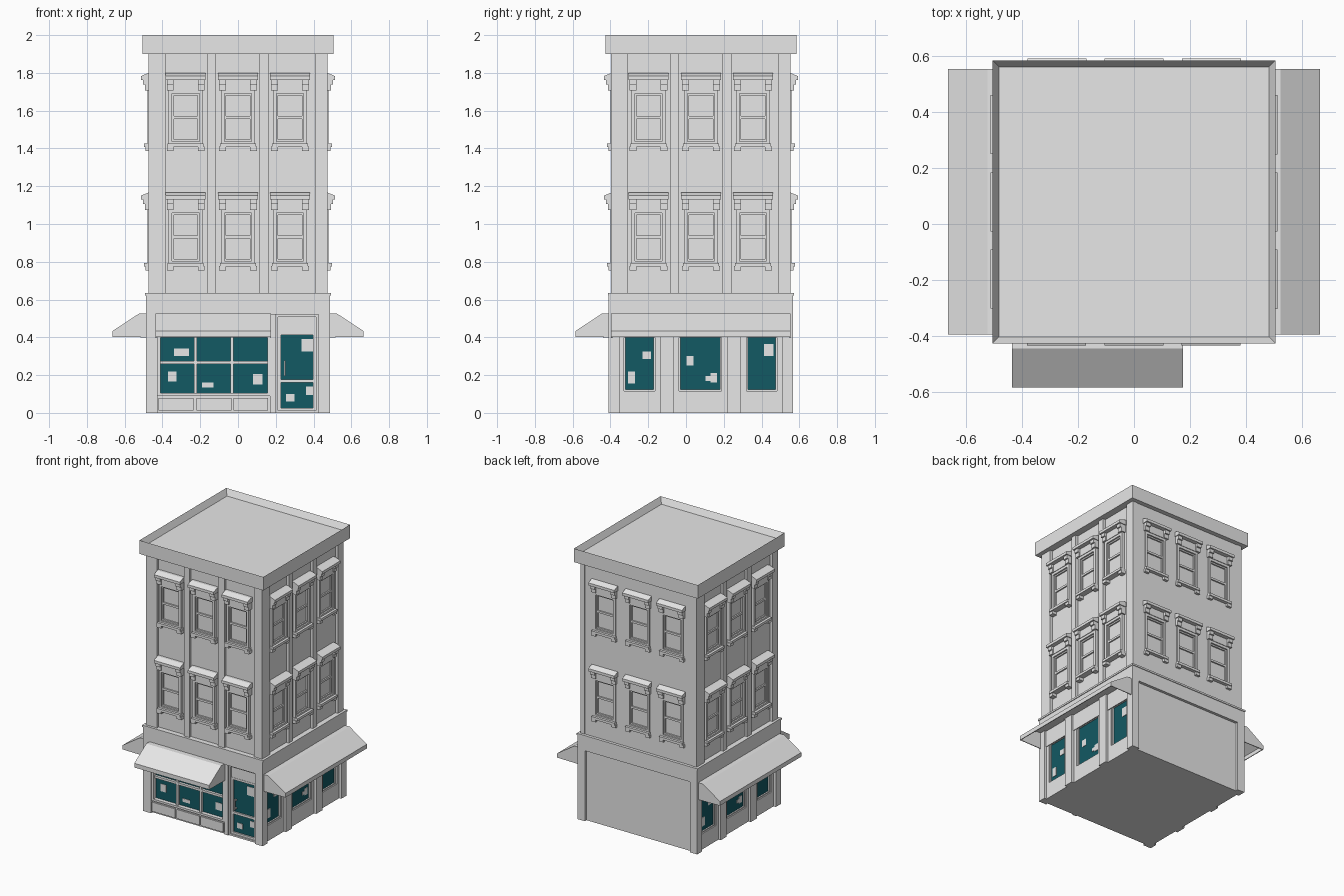
import bpy, bmesh, math
from mathutils import Matrix, Vector

if "Cube" in bpy.data.objects:
    bpy.data.objects.remove(bpy.data.objects["Cube"], do_unlink=True)

CENTRE_Y = 0.079
SIDES = {"front": 0, "right": 1, "back": 2, "left": 3}   # quarter turns about z


def material(name, colour):
    mat = bpy.data.materials.new(name)
    mat.use_nodes = True
    mat.diffuse_color = (*colour, 1)
    mat.node_tree.nodes["Principled BSDF"].inputs["Base Color"].default_value = (*colour, 1)
    return mat


STONE = material("pale_grey", (0.8, 0.8, 0.8))
GLASS = material("dark_teal", (0.006, 0.1, 0.125))


def finish(name, bm, side, mat):
    """Turn a mesh built for the front onto the wanted side of the building."""
    bmesh.ops.recalc_face_normals(bm, faces=bm.faces)
    turn = Matrix.Rotation(SIDES[side] * math.pi / 2, 4, "Z")
    bm.transform(Matrix.Translation((0, CENTRE_Y, 0)) @ turn)
    mesh = bpy.data.meshes.new(name)
    bm.to_mesh(mesh)
    bm.free()
    mesh.materials.append(mat)
    obj = bpy.data.objects.new(name, mesh)
    bpy.context.collection.objects.link(obj)
    return obj


def add_box(bm, u0, u1, d0, d1, z0, z1):
    """Box across u, from depth d0 out to d1, from z0 up to z1."""
    size = Vector((u1 - u0, d1 - d0, z1 - z0))
    mid = Vector((u0 + u1, -d0 - d1, z0 + z1)) / 2
    bmesh.ops.create_cube(bm, size=1, matrix=Matrix.Translation(mid) @ Matrix.Diagonal((*size, 1)))


def blocks(name, boxes, side="front", mat=STONE):
    bm = bmesh.new()
    for box in boxes:
        add_box(bm, *box)
    return finish(name, bm, side, mat)


def ring(u0, u1, z0, z1, t, d0, d1):
    """Four bars that frame an opening."""
    return [(u0, u0 + t, d0, d1, z0, z1), (u1 - t, u1, d0, d1, z0, z1),
            (u0 + t, u1 - t, d0, d1, z0, z0 + t), (u0 + t, u1 - t, d0, d1, z1 - t, z1)]


def prism(name, profiles, spans, side):
    """Extrude (depth, z) profiles along u spans."""
    bm = bmesh.new()
    for u0, u1 in spans:
        for profile in profiles:
            face = bm.faces.new([bm.verts.new((u0, -d, z)) for d, z in profile])
            moved = bmesh.ops.extrude_face_region(bm, geom=[face])["geom"]
            bmesh.ops.translate(bm, vec=(u1 - u0, 0, 0),
                                verts=[v for v in moved if isinstance(v, bmesh.types.BMVert)])
    return finish(name, bm, side, STONE)


def square(half, z0, z1):
    return (-half, half, -half, half, z0, z1)


# Main masses and storey band
CORE, WALL, FACE, POST = 0.445, 0.455, 0.475, 0.488
blocks("ground_floor_core", [square(CORE, 0, 0.6)])
blocks("upper_wall", [square(WALL, 0.6, 1.92)])
blocks("storey_band", [square(POST, 0.52, 0.622), square(POST + 0.005, 0.622, 0.635)])

# Roof cornice with a sunken roof deck
bm = bmesh.new()
add_box(bm, *square(0.506, 1.9, 2.0))
deck = max(bm.faces, key=lambda f: f.calc_center_median().z)
bmesh.ops.inset_region(bm, faces=[deck], thickness=0.032)
bmesh.ops.translate(bm, verts=deck.verts, vec=(0, 0, -0.045))
finish("roof_cornice", bm, "front", STONE)

# Upper pilasters; the back is a flat wall pierced by the windows
BAYS = (-0.277, 0, 0.276)
FLOORS = (0, 0.633)
PILASTERS = ((-FACE, -0.385), (-0.165, -0.12), (0.115, 0.165), (0.41, FACE))
for side in ("front", "right", "left"):
    blocks(side + "_pilasters", [(a, b, 0.44, FACE, 0.63, 1.9) for a, b in PILASTERS], side)
edges = [-FACE] + [c + s * 0.088 for c in BAYS for s in (-1, 1)] + [FACE]
back_wall = [(a, b, 0.44, 0.472, 0.63, 1.9) for a, b in zip(edges[::2], edges[1::2])]
for a, b in zip(edges[1::2], edges[2::2]):
    back_wall += [(a, b, 0.44, 0.472, z0, z1) for z0, z1 in ((0.63, 0.78), (1.07, 1.41), (1.7, 1.9))]
blocks("back_upper_wall", back_wall, "back")

# Upper windows: frame, sash, hood on brackets and sill
for side in SIDES:
    frames, sashes, brackets, sills = [], [], [], []
    for rise in FLOORS:
        low, high = 0.787 + rise, 1.075 + rise
        for c in BAYS:
            frames += ring(c - 0.09, c + 0.09, low, high, 0.018, 0.44, 0.479)
            sashes += ring(c - 0.073, c + 0.073, low + 0.018, high - 0.018, 0.01, 0.44, 0.468)
            sashes += [(c - 0.065, c + 0.065, 0.44, 0.468, low + 0.137, low + 0.152),
                       (c - 0.065, c + 0.065, 0.44, 0.458, low, high)]
            brackets.append((c - 0.09, c + 0.09, 0.44, 0.483, high, high + 0.062))
            sills.append((c - 0.095, c + 0.095, 0.44, 0.497, low - 0.012, low + 0.006))
            for s in (-1, 1):
                a, b = sorted((c + s * 0.064, c + s * 0.1))
                brackets += [(a, b, 0.44, 0.492, high, high + 0.032),
                             (a, b, 0.44, 0.503, high + 0.03, high + 0.062)]
                sills.append((a, b, 0.44, 0.49, low - 0.033, low - 0.01))
    blocks(side + "_window_frames", frames, side)
    blocks(side + "_window_sashes", sashes, side)
    blocks(side + "_hood_brackets", brackets, side)
    blocks(side + "_window_sills", sills, side)
    hoods = [[(0.44, 1.13 + r), (0.514, 1.13 + r), (0.514, 1.15 + r), (FACE, 1.166 + r),
              (0.44, 1.166 + r)] for r in FLOORS]
    prism(side + "_window_hoods", hoods, [(c - 0.106, c + 0.106) for c in BAYS], side)


def glazing(side, panes, posters):
    """Thin glass plates with paper notices stuck on them."""
    blocks(side + "_glass", [(a, b, 0.444, 0.451, z0, z1) for a, b, z0, z1 in panes], side, GLASS)
    blocks(side + "_notices", [(a, b, 0.45, 0.454, z0, z1) for a, b, z0, z1 in posters], side)


# Shop front: posts, lintel, base panels, window grid
blocks("front_posts", [(-POST, -0.425, 0.43, POST, 0, 0.53), (0.425, POST, 0.43, POST, 0, 0.53),
                       (0.17, 0.2, 0.43, 0.48, 0, 0.53)])
blocks("front_lintel", [(-0.43, 0.18, 0.43, FACE, 0.41, 0.53)])
blocks("shop_base", [(-0.43, 0.18, 0.43, 0.47, 0, 0.095)]
       + [(a, a + 0.185, 0.46, 0.48, 0.012, 0.08) for a in (-0.42, -0.22, -0.025)])
blocks("shop_window_frame", ring(-0.425, 0.17, 0.09, 0.415, 0.015, 0.44, 0.48)
       + [(x - 0.008, x + 0.008, 0.44, 0.47, 0.1, 0.41) for x in (-0.225, -0.032)]
       + [(-0.42, 0.16, 0.44, 0.47, 0.258, 0.274)])

# Door with transom panel and handle
blocks("door_frame", ring(0.2, 0.425, 0, 0.52, 0.012, 0.44, 0.472))
blocks("door_leaf", ring(0.212, 0.413, 0.012, 0.428, 0.015, 0.44, 0.462)
       + [(0.22, 0.41, 0.44, 0.462, 0.16, 0.177), (0.212, 0.413, 0.44, 0.46, 0.42, 0.51)])
blocks("door_handle", [(0.243, 0.252, 0.468, 0.475, 0.195, 0.277)]
       + [(0.243, 0.252, 0.445, 0.47, z, z + 0.01) for z in (0.2, 0.262)])
glazing("front", [(-0.42, 0.165, 0.1, 0.41), (0.22, 0.41, 0.02, 0.42)],
        [(-0.34, -0.26, 0.3, 0.34), (-0.37, -0.325, 0.165, 0.22), (-0.19, -0.13, 0.135, 0.16),
         (0.08, 0.13, 0.15, 0.205), (0.335, 0.4, 0.325, 0.39), (0.36, 0.4, 0.095, 0.14),
         (0.255, 0.3, 0.06, 0.1)])

# Side shop bays
OPENINGS = ((-0.406, -0.242), (-0.115, 0.108), (0.24, 0.402))
for side in ("right", "left"):
    blocks(side + "_posts", [(a, b, 0.43, POST, 0, 0.53) for a, b in
                             ((-POST, -0.438), (-0.215, -0.146), (0.137, 0.21), (0.43, POST))], side)
    edges = [-FACE] + [u for opening in OPENINGS for u in opening] + [FACE]
    bays = [(a, b, 0.43, 0.47, 0, 0.53) for a, b in zip(edges[::2], edges[1::2])]
    frames = []
    for a, b in OPENINGS:
        bays += [(a, b, 0.43, 0.47, 0, 0.115), (a, b, 0.43, 0.47, 0.415, 0.53)]
        frames += ring(a, b, 0.115, 0.415, 0.008, 0.44, 0.461)
    blocks(side + "_bay_walls", bays, side)
    blocks(side + "_shop_frames", frames, side)
    glazing(side, [(a, b, 0.115, 0.415) for a, b in OPENINGS],
            [(-0.31, -0.265, 0.285, 0.325), (-0.385, -0.35, 0.155, 0.22),
             (-0.077, -0.04, 0.25, 0.3), (0.025, 0.055, 0.17, 0.195), (0.05, 0.085, 0.16, 0.21),
             (0.335, 0.385, 0.3, 0.365)])

# Plain recessed panel on the back
blocks("back_posts", [(-POST, -0.44, 0.43, POST, 0, 0.53), (0.44, POST, 0.43, POST, 0, 0.53)], "back")
blocks("back_panel", [(-0.45, 0.45, 0.43, 0.468, 0, 0.53)], "back")

# Awnings: hollow shells, open underneath and against the wall
AWNING = [(0.47, 0.4), (0.47, 0.525), (0.525, 0.525), (0.665, 0.433), (0.665, 0.402)]
for side, span in (("front", (-0.437, 0.175)), ("right", (-0.475, 0.475)), ("left", (-0.475, 0.475))):
    awning = prism(side + "_awning", [AWNING], [span], side)
    bm = bmesh.new()
    bm.from_mesh(awning.data)
    under = min(bm.faces, key=lambda f: f.calc_center_median().z + (f.normal.z > -0.5))
    bmesh.ops.delete(bm, geom=[under], context="FACES_ONLY")
    bm.to_mesh(awning.data)
    bm.free()
    shell = awning.modifiers.new("thickness", "SOLIDIFY")
    shell.thickness = 0.008
    shell.offset = -1
